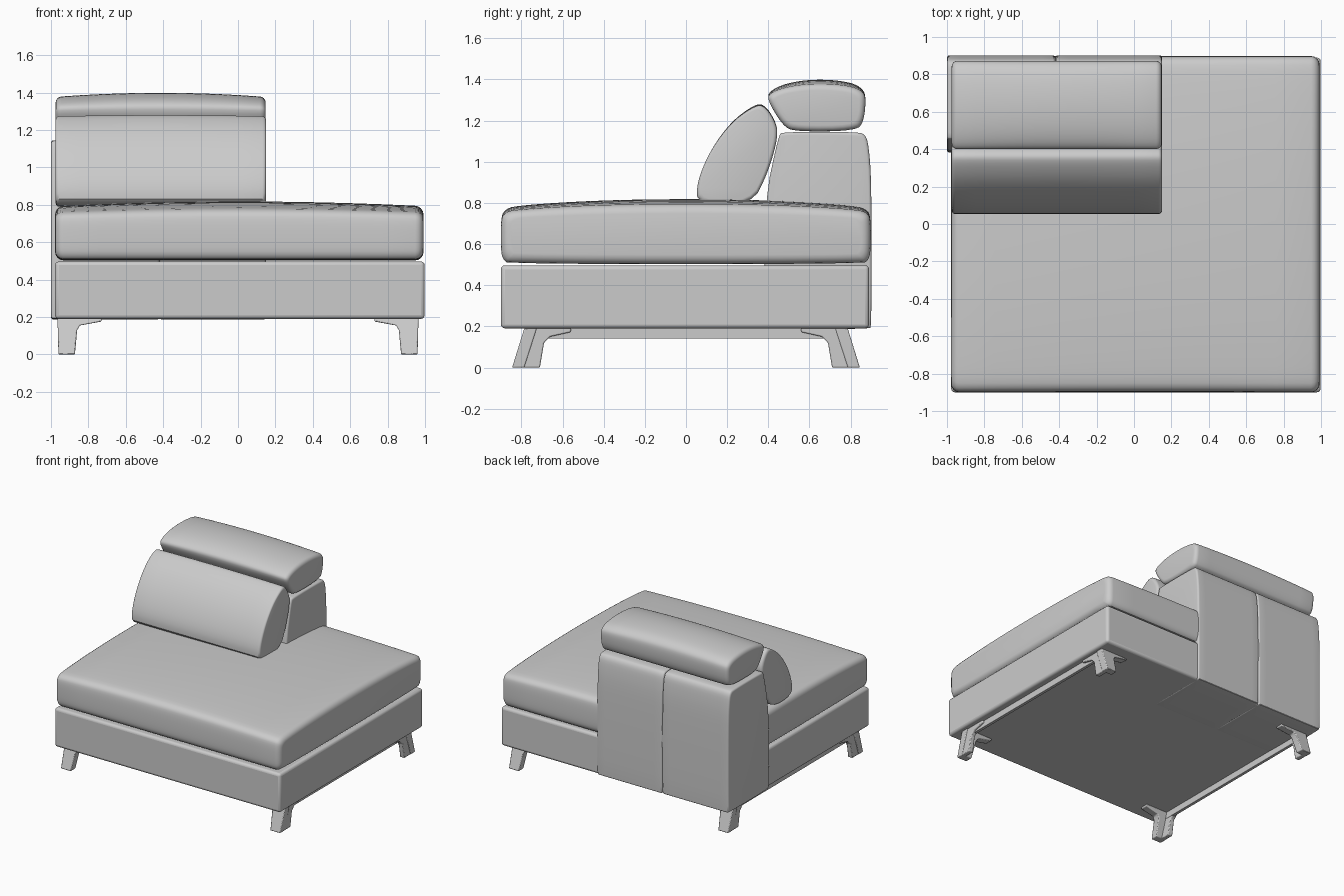
import bpy, bmesh, math

if "Cube" in bpy.data.objects:
    bpy.data.objects.remove(bpy.data.objects["Cube"])


def finish(name, bm, bevel=0.0, segments=3):
    bmesh.ops.recalc_face_normals(bm, faces=bm.faces)
    mesh = bpy.data.meshes.new(name)
    bm.to_mesh(mesh)
    bm.free()
    obj = bpy.data.objects.new(name, mesh)
    bpy.context.collection.objects.link(obj)
    if bevel:
        mod = obj.modifiers.new("soft_edges", 'BEVEL')
        mod.width, mod.segments, mod.limit_method = bevel, segments, 'ANGLE'
    bpy.ops.object.select_all(action='DESELECT')
    obj.select_set(True)
    bpy.context.view_layer.objects.active = obj
    bpy.ops.object.shade_smooth_by_angle(angle=math.radians(35))
    return obj


def round_off(pts, times=2):
    # corner cutting on a closed outline
    for _ in range(times):
        out = []
        for i, (a, b) in enumerate(pts):
            c, d = pts[(i + 1) % len(pts)]
            out += [(a * .75 + c * .25, b * .75 + d * .25),
                    (a * .25 + c * .75, b * .25 + d * .75)]
        pts = out
    return pts


def bridge(bm, rings):
    for r, s in zip(rings, rings[1:]):
        n = len(r)
        for i in range(n):
            bm.faces.new((r[i], r[(i + 1) % n], s[(i + 1) % n], s[i]))
    bm.faces.new(rings[0])
    bm.faces.new(rings[-1])


def cushion(name, profile, x0, x1, radius, crown=0.0):
    # side outline (y, z) swept along x with rounded ends and a crowned top
    pts = round_off(profile)
    ys, zs = [p[0] for p in pts], [p[1] for p in pts]
    cy, cz = (min(ys) + max(ys)) / 2, (min(zs) + max(zs)) / 2
    hy, hz = (max(ys) - min(ys)) / 2, (max(zs) - min(zs)) / 2
    arc = [(radius * (1 - math.cos(a)), radius * (1 - math.sin(a)))
           for a in (math.radians(d) for d in (0, 22, 45, 68, 90))]
    stations = [(x0 + d, inset) for d, inset in arc]
    stations += [(x0 + radius + (x1 - x0 - 2 * radius) * i / 10, 0) for i in range(1, 10)]
    stations += [(x1 - d, inset) for d, inset in reversed(arc)]
    bm = bmesh.new()
    rings = []
    for x, inset in stations:
        u = (2 * x - x0 - x1) / (x1 - x0)
        ring = []
        for y, z in pts:
            drop = crown * u * u * max(0, (z - cz) / hz)
            ring.append(bm.verts.new((x, cy + (y - cy) * (1 - inset / hy),
                                      cz + (z - cz) * (1 - inset / hz) - drop)))
        rings.append(ring)
    bridge(bm, rings)
    return finish(name, bm)


def box(name, lo, hi, bevel):
    bm = bmesh.new()
    bmesh.ops.create_cube(bm, size=1)
    for v in bm.verts:
        v.co = [(l + h) / 2 + c * (h - l) for l, h, c in zip(lo, hi, v.co)]
    return finish(name, bm, bevel)


# upholstered base frame
box("base", (-.978, -.9, .19), (.998, .89, .497), .02)

# wide seat cushion
cushion("seat", [(-.9, .57), (-.9, .72), (-.885, .765), (-.83, .787), (-.45, .812),
                 (0, .82), (.45, .812), (.83, .787), (.885, .765), (.898, .72),
                 (.898, .57), (.888, .525), (.86, .503), (-.86, .503), (-.89, .525)],
        -.978, .992, .045, .025)

# backrest block in two halves with a seam between them
back = [(.385, .2), (.40, .187), (.89, .187), (.902, .2), (.902, .9), (.888, 1.08),
        (.872, 1.13), (.84, 1.145), (.47, 1.145), (.45, 1.13), (.38, .8)]
cushion("backrest_left", back, -1.0, -.42, .014)
cushion("backrest_right", back, -.42, .15, .014)

# leaning back cushion
cushion("back_cushion", [(.055, .79), (.052, .9), (.12, 1.06), (.22, 1.195), (.32, 1.27),
                         (.375, 1.285), (.43, 1.21), (.45, 1.13), (.40, .95), (.32, .79)],
        -.975, .15, .02, .006)

# headrest roll
cushion("headrest", [(.39, 1.31), (.42, 1.355), (.52, 1.39), (.66, 1.402), (.80, 1.387),
                     (.86, 1.355), (.875, 1.31), (.865, 1.2), (.83, 1.15), (.53, 1.146),
                     (.47, 1.175)],
        -.975, .148, .03, .022)


def leg(name, sx, sy):
    bm = bmesh.new()
    # side plate with its bracket arm
    side = [(.845, 0), (.71, 0), (.69, .12), (.66, .15), (.56, .172), (.56, .192), (.785, .192)]
    bridge(bm, [[bm.verts.new((sx * x, sy * y, z)) for y, z in side] for x in (.92, .958)])
    # end plate, splayed outward towards the floor
    end = [(.96, 0), (.872, 0), (.86, .13), (.845, .155), (.73, .176), (.73, .192), (.965, .192)]
    bridge(bm, [[bm.verts.new((sx * x, sy * (y - .31 * z), z)) for x, z in end]
                for y in (.845, .785)])
    finish(name, bm, .006, 2)


# four corner legs and the rails between them
for sx, side in ((-1, "left"), (1, "right")):
    for sy, end in ((-1, "front"), (1, "back")):
        leg(f"{end}_{side}_leg", sx, sy)
    box(f"{side}_rail", (sx * .93 - .012, -.74, .14), (sx * .93 + .012, .74, .195), .003)
